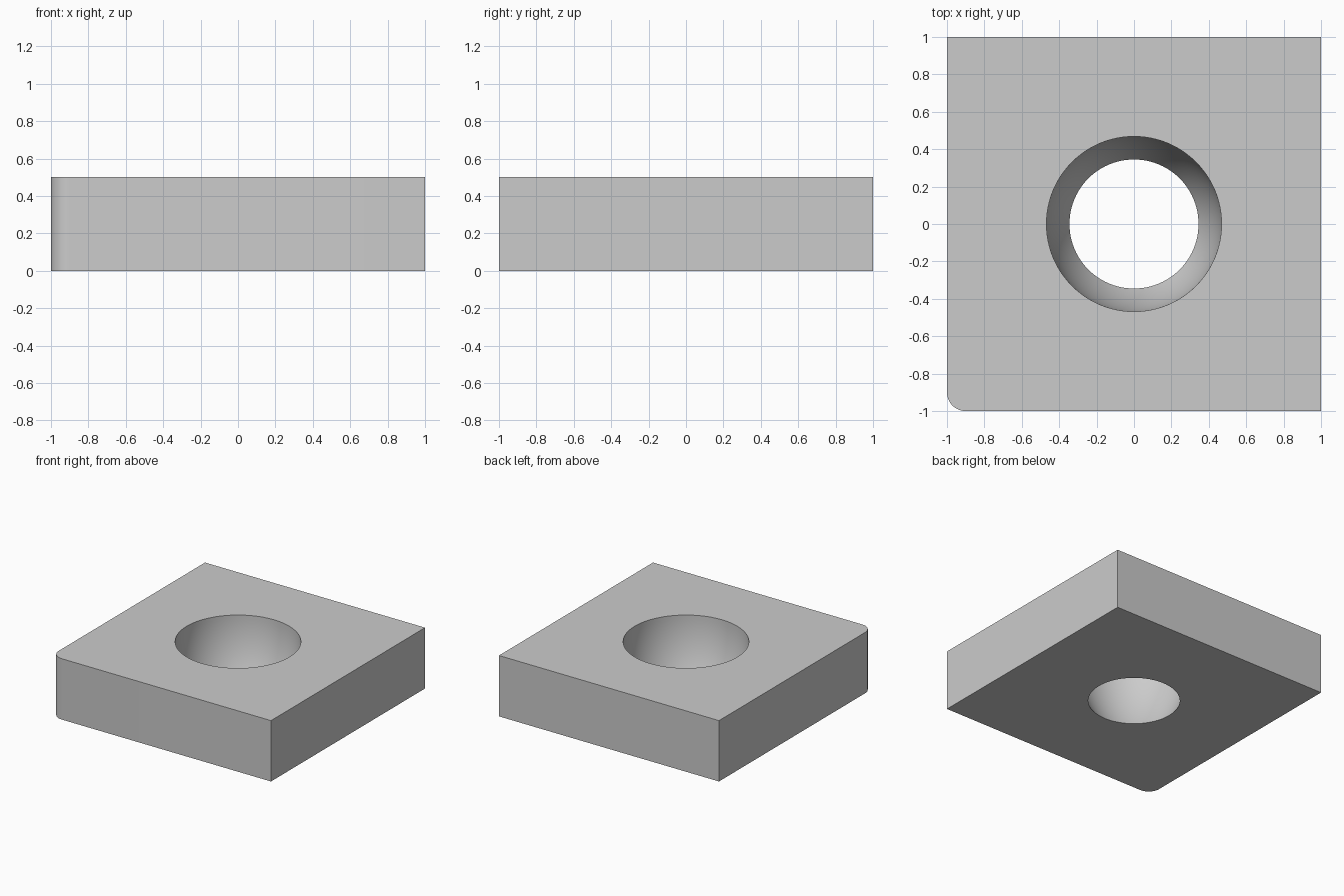
import bpy, bmesh, math

cube = bpy.data.objects.get("Cube")
if cube:
    bpy.data.objects.remove(cube, do_unlink=True)

HEIGHT = 0.5
CORNER = 0.1        # radius of the one rounded corner
TOP_R, BOTTOM_R = 0.468, 0.345
SEGMENTS = 96

grey = bpy.data.materials.new("light grey metal")
grey.use_nodes = True
colour = (0.6, 0.6, 0.6, 1)
grey.diffuse_color = colour
grey.node_tree.nodes["Principled BSDF"].inputs["Base Color"].default_value = colour


def make_object(name, bm):
    bmesh.ops.recalc_face_normals(bm, faces=bm.faces)
    mesh = bpy.data.meshes.new(name)
    bm.to_mesh(mesh)
    bm.free()
    mesh.materials.append(grey)
    obj = bpy.data.objects.new(name, mesh)
    bpy.context.collection.objects.link(obj)
    return obj


# Square plate with one rounded front corner
bm = bmesh.new()
outline = [(1, -1), (1, 1), (-1, 1)]
for i in range(13):
    a = math.pi + i / 12 * math.pi / 2
    outline.append((CORNER - 1 + CORNER * math.cos(a), CORNER - 1 + CORNER * math.sin(a)))
base = bm.faces.new([bm.verts.new((x, y, 0)) for x, y in outline])
top = bmesh.ops.extrude_face_region(bm, geom=[base], use_keep_orig=True)
top_verts = [g for g in top["geom"] if isinstance(g, bmesh.types.BMVert)]
bmesh.ops.translate(bm, verts=top_verts, vec=(0, 0, HEIGHT))
plate = make_object("square_plate", bm)

# Bowl-shaped hole: an arc that is vertical at the top and narrows downward
drop = TOP_R - BOTTOM_R
arc_r = (HEIGHT ** 2 + drop ** 2) / (2 * drop)
sweep = math.asin(HEIGHT / arc_r)
profile = [(TOP_R, HEIGHT + 0.1)]
for i in range(17):
    t = sweep * i / 16
    profile.append((TOP_R - arc_r * (1 - math.cos(t)), HEIGHT - arc_r * math.sin(t)))
profile.append((BOTTOM_R, -0.1))

bm = bmesh.new()
rings = []
for r, z in profile:
    angles = [2 * math.pi * k / SEGMENTS for k in range(SEGMENTS)]
    rings.append([bm.verts.new((r * math.cos(a), r * math.sin(a), z)) for a in angles])
for upper, lower in zip(rings, rings[1:]):
    for k in range(SEGMENTS):
        n = (k + 1) % SEGMENTS
        bm.faces.new((upper[k], upper[n], lower[n], lower[k]))
bm.faces.new(rings[0])
bm.faces.new(rings[-1])
cutter = make_object("hole_cutter", bm)
cutter.hide_render = True

# Cut the hole and shade
cut = plate.modifiers.new("hole", "BOOLEAN")
cut.operation = "DIFFERENCE"
cut.solver = "EXACT"
cut.object = cutter
bpy.ops.object.select_all(action="DESELECT")
plate.select_set(True)
bpy.context.view_layer.objects.active = plate
bpy.ops.object.modifier_apply(modifier=cut.name)
bpy.data.objects.remove(cutter, do_unlink=True)
bpy.ops.object.shade_smooth_by_angle(angle=math.radians(30))
